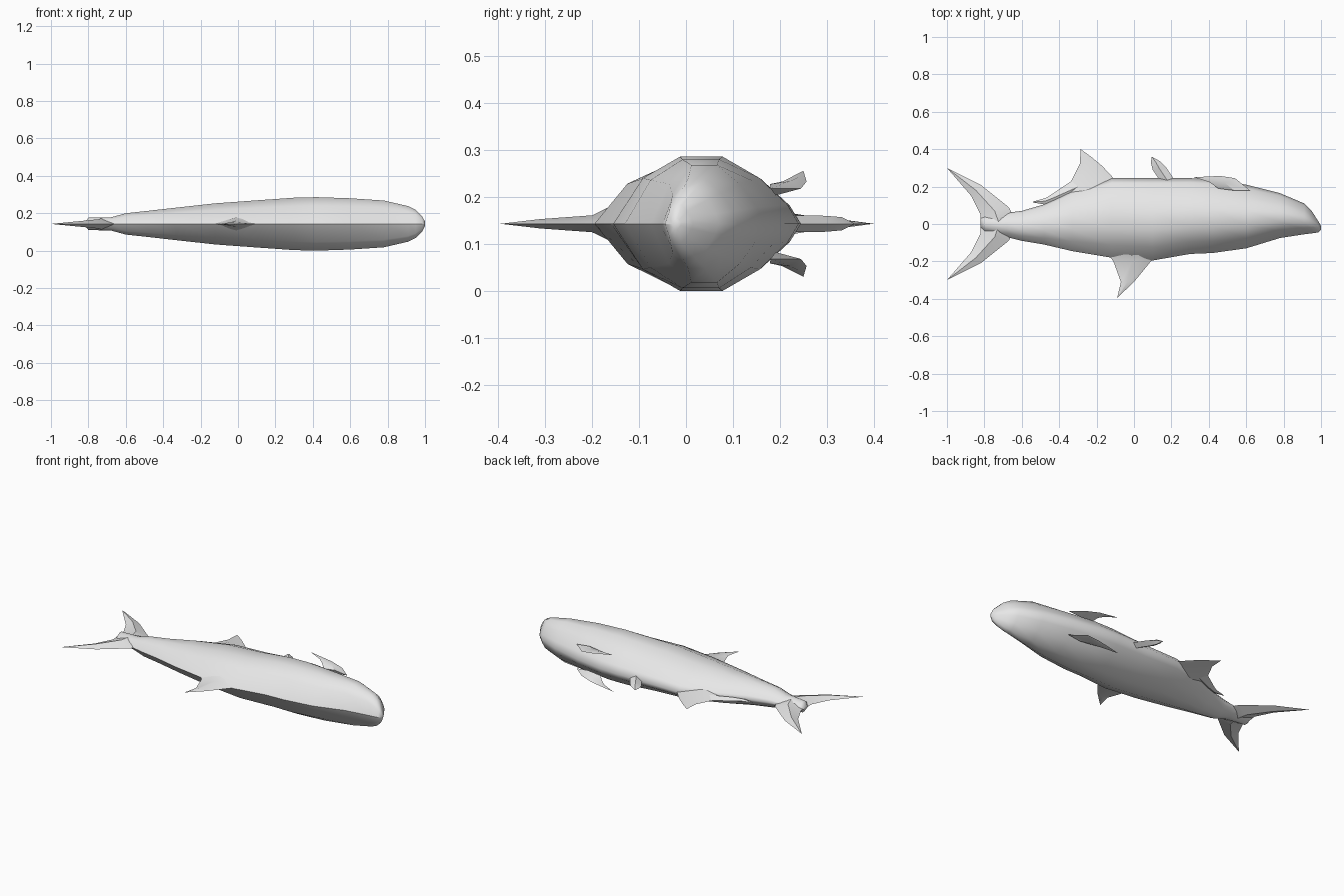
import bpy
import bmesh
from mathutils import Vector

MID = 0.143  # height of the symmetry plane of the fish lying on its side

cube = bpy.data.objects.get("Cube")
if cube:
    bpy.data.objects.remove(cube, do_unlink=True)

grey = bpy.data.materials.new("plain grey")
grey.use_nodes = True
grey.diffuse_color = (0.8, 0.8, 0.8, 1)
grey.node_tree.nodes["Principled BSDF"].inputs["Base Color"].default_value = (0.8, 0.8, 0.8, 1)


def loft(name, rings, angle=None, keel=False):
    """Skin a list of equal rings of points and cap both ends."""
    bm = bmesh.new()
    rows = [[bm.verts.new(p) for p in ring] for ring in rings]
    n = len(rows[0])
    for a, b in zip(rows, rows[1:]):
        for i in range(n):
            j = (i + 1) % n
            bm.faces.new((a[i], a[j], b[j], b[i]))
        if keel:
            bm.edges.get((a[0], b[0])).smooth = False
    bm.faces.new(rows[0])
    bm.faces.new(rows[-1])
    bmesh.ops.remove_doubles(bm, verts=bm.verts, dist=0.0005)
    bmesh.ops.recalc_face_normals(bm, faces=bm.faces)
    for f in bm.faces:
        f.smooth = True
    mesh = bpy.data.meshes.new(name)
    bm.to_mesh(mesh)
    bm.free()
    mesh.materials.append(grey)
    obj = bpy.data.objects.new(name, mesh)
    bpy.context.collection.objects.link(obj)
    if angle:
        bpy.ops.object.select_all(action="DESELECT")
        obj.select_set(True)
        bpy.context.view_layer.objects.active = obj
        bpy.ops.object.shade_smooth_by_angle(angle=angle)
    return obj


def fin(name, stations):
    """Flat fin in the symmetry plane: leading point, trailing point, half thickness."""
    rings = []
    for lead, trail, half in stations:
        a, b = Vector((*lead, MID)), Vector((*trail, MID))
        mid, up = (a + b) / 2, Vector((0, 0, half))
        rings.append([a, mid + up, b, mid - up])
    return loft(name, rings, 0.6)


# Body: x, back edge y, belly edge y, half thickness
body = [
    (1.0, -0.03, -0.01, 0.012), (0.985, -0.045, 0.015, 0.04),
    (0.95, -0.05, 0.07, 0.075), (0.91, -0.055, 0.11, 0.095),
    (0.78, -0.075, 0.165, 0.125), (0.6, -0.13, 0.21, 0.137),
    (0.42, -0.155, 0.24, 0.143), (0.3, -0.16, 0.245, 0.14),
    (0.1, -0.195, 0.245, 0.126), (-0.12, -0.18, 0.245, 0.11),
    (-0.33, -0.145, 0.18, 0.087), (-0.48, -0.11, 0.105, 0.07),
    (-0.6, -0.09, 0.07, 0.057), (-0.68, -0.07, 0.06, 0.035),
    (-0.8, -0.04, 0.04, 0.033), (-0.82, -0.02, 0.03, 0.005),
]
# Cross-section from the back ridge to the belly: height share, width share
section = [(0, 0), (0.16, 0.68), (0.36, 1), (0.59, 1), (0.79, 0.68), (0.94, 0.28), (1, 0)]
section += [(t, -w) for t, w in section[-2:0:-1]]
loft("body", [[(x, y0 + (y1 - y0) * t, MID + w * h) for t, w in section]
              for x, y0, y1, h in body], keel=True)

# Fins along the back and belly
fin("dorsal_fin", [
    ((0.12, -0.17), (-0.14, -0.16), 0.035), ((0.09, -0.2), (-0.11, -0.2), 0.018),
    ((0.0, -0.31), (-0.07, -0.31), 0.01), ((-0.09, -0.395), (-0.09, -0.395), 0)])
fin("anal_fin", [
    ((-0.1, 0.235), (-0.4, 0.13), 0.03), ((-0.17, 0.31), (-0.33, 0.24), 0.014),
    ((-0.23, 0.36), (-0.29, 0.32), 0.008), ((-0.285, 0.4), (-0.285, 0.4), 0)])
fin("rear_finlet", [
    ((-0.32, 0.24), (-0.25, 0.17), 0.015), ((-0.43, 0.165), (-0.42, 0.12), 0.012),
    ((-0.47, 0.14), (-0.48, 0.105), 0.008), ((-0.54, 0.12), (-0.54, 0.115), 0)])
fin("pelvic_fin", [
    ((0.22, 0.23), (0.14, 0.23), 0.018), ((0.17, 0.305), (0.1, 0.29), 0.017),
    ((0.14, 0.335), (0.09, 0.33), 0.014), ((0.095, 0.36), (0.095, 0.36), 0)])

# Forked tail, upper lobe mirrored to the lower lobe
lobe = [((-1.0, 0.3), (-1.0, 0.3), 0), ((-0.82, 0.21), (-0.87, 0.15), 0.015),
        ((-0.67, 0.09), (-0.82, 0.05), 0.025)]
flip = [((a[0], -a[1]), (b[0], -b[1]), h) for a, b, h in reversed(lobe)]
fin("tail_fin", lobe + [((-0.62, 0), (-0.82, 0), 0.033)] + flip)

# Pair of swept pectoral fins: leading point, trailing point (x, y, offset from the middle)
pectoral = [((0.62, 0.18, 0.075), (0.45, 0.19, 0.07)),
            ((0.54, 0.245, 0.075), (0.43, 0.205, 0.09)),
            ((0.46, 0.257, 0.09), (0.4, 0.225, 0.1)),
            ((0.32, 0.25, 0.113), (0.32, 0.25, 0.113))]
for side, name in ((1, "upper_pectoral_fin"), (-1, "lower_pectoral_fin")):
    rings = []
    for k, (lead, trail) in enumerate(pectoral):
        a, b = [Vector((p[0], p[1], MID + side * p[2])) for p in (lead, trail)]
        bulge = Vector((0, -0.5, side)) * 0.004 * (3 - k)
        rings.append([a, (a + b) / 2 + bulge, b, (a + b) / 2 - bulge])
    loft(name, rings, 0.6)
